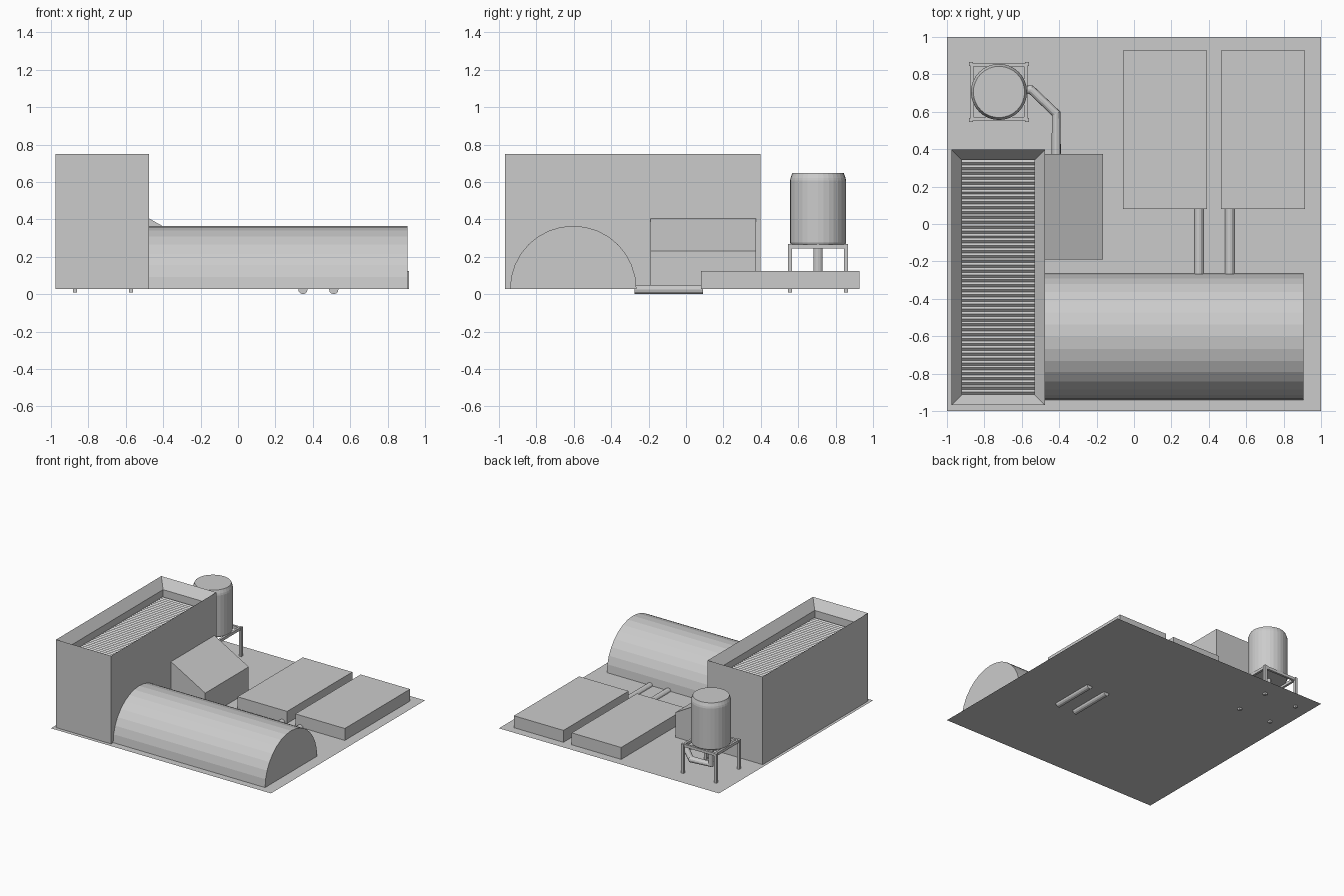
import bpy, bmesh, math
from mathutils import Matrix, Vector

if "Cube" in bpy.data.objects:
    bpy.data.objects.remove(bpy.data.objects["Cube"])

grey = bpy.data.materials.new("light_grey")
grey.diffuse_color = (0.6, 0.6, 0.6, 1)
grey.use_nodes = True
grey.node_tree.nodes["Principled BSDF"].inputs["Base Color"].default_value = grey.diffuse_color
G = 0.027  # ground level


def finish(bm, name, fix=True):
    if fix:
        bmesh.ops.recalc_face_normals(bm, faces=bm.faces)
    me = bpy.data.meshes.new(name)
    bm.to_mesh(me)
    bm.free()
    me.materials.append(grey)
    ob = bpy.data.objects.new(name, me)
    bpy.context.collection.objects.link(ob)
    return ob


def box(name, x0, x1, y0, y1, z0, z1):
    bm = bmesh.new()
    m = Matrix.Translation(((x0 + x1) / 2, (y0 + y1) / 2, (z0 + z1) / 2))
    bmesh.ops.create_cube(bm, size=1, matrix=m @ Matrix.Diagonal((x1 - x0, y1 - y0, z1 - z0, 1)))
    return finish(bm, name)


def prism(name, pts, direction):
    """Extrude a closed profile of 3D points."""
    bm = bmesh.new()
    f = bm.faces.new([bm.verts.new(p) for p in pts])
    r = bmesh.ops.extrude_face_region(bm, geom=[f], use_keep_orig=True)
    bmesh.ops.translate(bm, vec=direction, verts=[v for v in r["geom"] if isinstance(v, bmesh.types.BMVert)])
    return finish(bm, name)


def pipe(name, pts, radius):
    cu = bpy.data.curves.new(name, "CURVE")
    cu.dimensions = "3D"
    cu.bevel_depth = radius
    cu.bevel_resolution = 4
    cu.use_fill_caps = True
    sp = cu.splines.new("POLY")
    sp.points.add(len(pts) - 1)
    for p, co in zip(sp.points, pts):
        p.co = (*co, 1)
        p.radius = 1
    sp.use_smooth = False
    ob = bpy.data.objects.new(name, cu)
    bpy.context.collection.objects.link(ob)
    cu.materials.append(grey)
    bpy.ops.object.select_all(action="DESELECT")
    ob.select_set(True)
    bpy.context.view_layer.objects.active = ob
    bpy.ops.object.convert(target="MESH")


# Ground sheet
bm = bmesh.new()
bmesh.ops.create_grid(bm, x_segments=1, y_segments=1, size=1, matrix=Matrix.Translation((0, 0, G)))
finish(bm, "ground_sheet", fix=False)

# Main hall: walls, funnel-shaped parapet and vertical inner lip
X0, X1, Y0, Y1 = -0.976, -0.476, -0.968, 0.398
IN, FLOOR = 0.056, 0.61
bm = bmesh.new()
rings = []
for inset, z in ((0, G), (0, 0.75), (IN, 0.675), (IN, FLOOR)):
    rings.append([bm.verts.new(p) for p in (
        (X0 + inset, Y0 + inset, z), (X1 - inset, Y0 + inset, z),
        (X1 - inset, Y1 - inset, z), (X0 + inset, Y1 - inset, z))])
for a, b in zip(rings, rings[1:]):
    for i in range(4):
        j = (i + 1) % 4
        bm.faces.new((a[i], a[j], b[j], b[i]))
finish(bm, "main_hall", fix=False)

# Corrugated roof sheet
bm = bmesh.new()
waves = 48
step = (Y1 - Y0 - 2 * IN) / (2 * waves)
prev = None
for i in range(2 * waves + 1):
    y, z = Y0 + IN + i * step, FLOOR + (0.012 if i % 2 else 0)
    cur = [bm.verts.new((X0 + IN, y, z)), bm.verts.new((X1 - IN, y, z))]
    if prev:
        bm.faces.new((prev[0], prev[1], cur[1], cur[0]))
    prev = cur
finish(bm, "corrugated_roof", fix=False)

# Half-round hall
R = 0.338
prism("barrel_hall", [(X1, -0.603 + R * math.cos(math.pi * i / 16), G + R * math.sin(math.pi * i / 16))
                      for i in range(17)], (0.905 - X1, 0, 0))

# Lean-to with sloping roof
prism("lean_to", [(X1, -0.19, G), (-0.165, -0.19, G), (-0.165, -0.19, 0.23), (X1, -0.19, 0.405)],
      (0, 0.565, 0))

# Low basins and their pipes
for name, x in (("left", -0.06), ("right", 0.465)):
    box(name + "_basin", x, x + 0.45, 0.08, 0.927, G, 0.125)
for name, x in (("left", 0.347), ("right", 0.512)):
    pipe(name + "_basin_pipe", [(x, -0.275, 0.025), (x, 0.09, 0.025)], 0.025)

# Tank, a lathed profile with softened rims
TX, TY = -0.722, 0.706
bm = bmesh.new()
prof = [(0, 0.262), (0.143, 0.262), (0.15, 0.275), (0.15, 0.607), (0.147, 0.622), (0.137, 0.648), (0, 0.648)]
vs = [bm.verts.new((TX + r, TY, z)) for r, z in prof]
es = [bm.edges.new(e) for e in zip(vs, vs[1:])]
bmesh.ops.spin(bm, geom=vs + es, cent=(TX, TY, 0), axis=(0, 0, 1), angle=math.tau, steps=32)
bmesh.ops.remove_doubles(bm, verts=bm.verts, dist=1e-4)
finish(bm, "tank")

# Tank stand: four legs and four rails
for sx in (-1, 1):
    for sy in (-1, 1):
        cx, cy = TX + sx * 0.149, TY + sy * 0.149
        box("stand_leg", cx - 0.011, cx + 0.011, cy - 0.011, cy + 0.011, 0.01, 0.267)
    cx, cy = TX + sx * 0.144, TY + sx * 0.144
    box("stand_side_rail", cx - 0.009, cx + 0.009, TY - 0.14, TY + 0.14, 0.243, 0.266)
    box("stand_cross_rail", TX - 0.14, TX + 0.14, cy - 0.009, cy + 0.009, 0.243, 0.266)

# Drain pipe from the tank to the lean-to
pipe("tank_pipe", [(TX, TY, 0.27), (TX, TY, 0.08), (-0.55, TY + 0.012, 0.08),
                   (-0.416, 0.59, 0.08), (-0.416, 0.37, 0.08)], 0.025)
